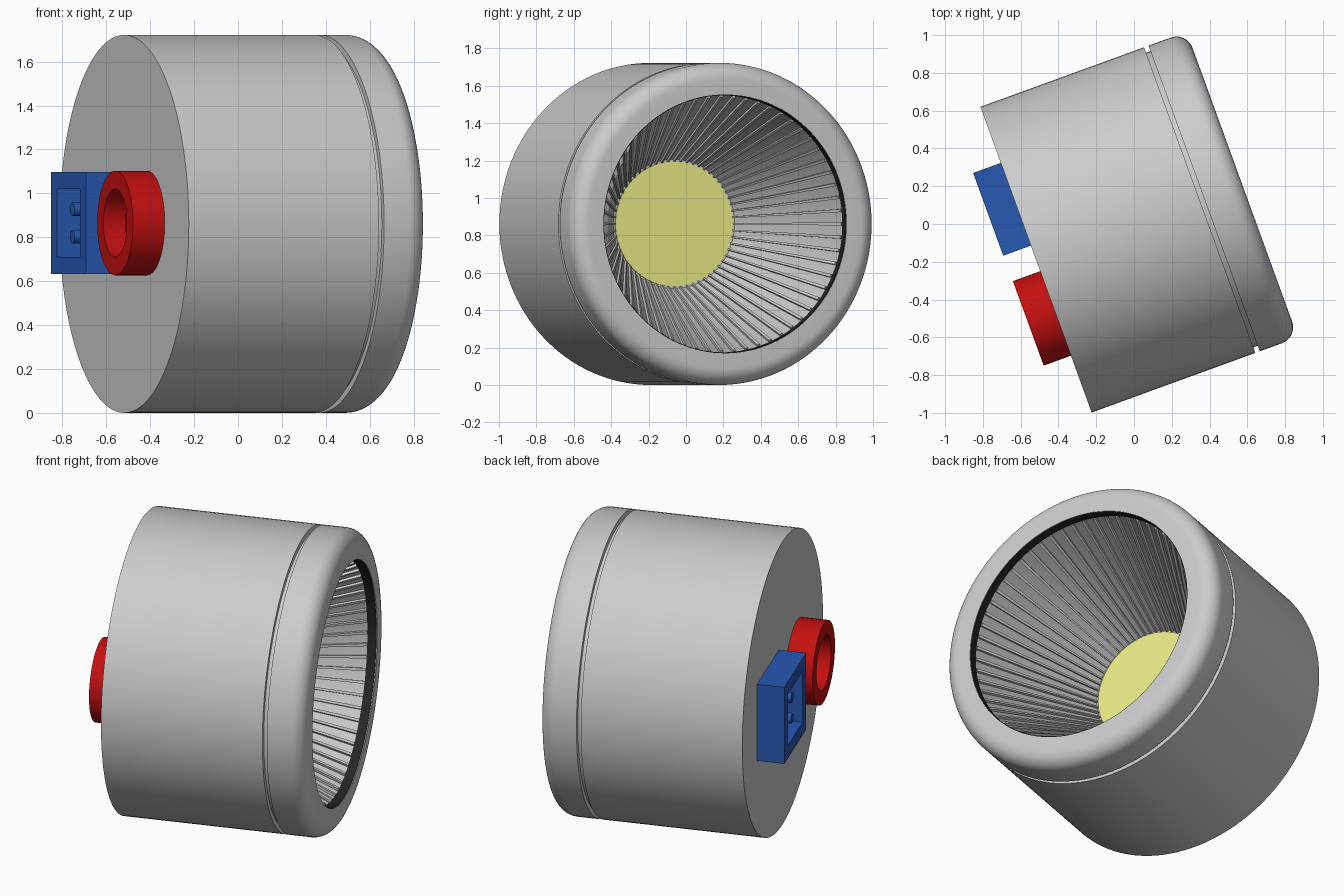
import bpy, bmesh
from math import sin, cos, pi, radians
from mathutils import Vector

if "Cube" in bpy.data.objects:
    bpy.data.objects.remove(bpy.data.objects["Cube"])

TILT, R = radians(20), 0.861


def material(name, rgb):
    m = bpy.data.materials.new(name)
    m.diffuse_color = (*rgb, 1)
    m.use_nodes = True
    m.node_tree.nodes["Principled BSDF"].inputs["Base Color"].default_value = m.diffuse_color
    return m


def finish(name, bm, mat=None, smooth=True, fix_normals=True):
    bmesh.ops.remove_doubles(bm, verts=bm.verts, dist=1e-5)
    if fix_normals:
        bmesh.ops.recalc_face_normals(bm, faces=bm.faces)
    me = bpy.data.meshes.new(name)
    bm.to_mesh(me)
    bm.free()
    ob = bpy.data.objects.new(name, me)
    bpy.context.collection.objects.link(ob)
    ob.location.z = R
    ob.rotation_euler.z = TILT
    if mat:
        me.materials.append(mat)
    if smooth:
        bpy.ops.object.select_all(action='DESELECT')
        ob.select_set(True)
        bpy.context.view_layer.objects.active = ob
        bpy.ops.object.shade_smooth_by_angle(angle=radians(30))
    return ob


def lathe(name, profile, mat=None, seg=128, y=0, z=0, fix=True):
    """Revolve (axial, radius) points around the local x axis."""
    bm = bmesh.new()
    rings = []
    for x, r in profile:
        if r == 0:
            rings.append([bm.verts.new((x, y, z))] * seg)
        else:
            rings.append([bm.verts.new((x, y + r * cos(2 * pi * i / seg), z + r * sin(2 * pi * i / seg)))
                          for i in range(seg)])
    for a, b in zip(rings, rings[1:]):
        for i in range(seg):
            j = (i + 1) % seg
            quad = list(dict.fromkeys((a[i], b[i], b[j], a[j])))
            bm.faces.new(quad)
    for f in bm.faces:          # open inner surfaces look towards the mouth
        f.normal_flip()
    return finish(name, bm, mat, fix_normals=fix)


blue = material("blue", (0.02, 0.1, 0.45))
red = material("red", (0.55, 0.005, 0.005))
yellow = material("yellow", (0.82, 0.82, 0.24))
black = material("black", (0.02, 0.02, 0.02))

# Housing with groove, rounded bezel, mouth wall and conical reflector
front, f = 0.61, 0.09
fillet = [(front - f + f * sin(a), R - f + f * cos(a)) for a in (pi / 2 * i / 10 for i in range(11))]
lathe("housing", [(-0.552, 0), (-0.552, R), (0.37, R), (0.37, 0.83), (0.395, 0.83), (0.395, R)]
      + fillet + [(front, 0.692), (0.555, 0.692), (-0.19, 0.345), (-0.19, 0)])

# Dark ring just inside the mouth
lathe("mouth_ring", [(0.606, 0.692), (0.606, 0.687), (0.555, 0.687), (0.555, 0.692), (0.606, 0.692)], black)

# Glowing disc at the bottom of the reflector
lathe("light_disc", [(-0.19, 0), (-0.19, 0.335), (-0.183, 0.335), (-0.183, 0)], yellow)

# Thin radial ribs along the reflector
bm = bmesh.new()
N = 60
for k in range(N):
    a = 2 * pi * k / N
    rad, tan = Vector((0, cos(a), sin(a))), Vector((0, -sin(a), cos(a)))
    inward = Vector((0.42, 0, 0)) - 0.9 * rad
    loops = []
    for x, r, w in ((-0.188, 0.346, 0.004), (0.553, 0.690, 0.008)):
        base = Vector((x, 0, 0)) + rad * r
        loops.append([bm.verts.new(base + tan * (s * w) + inward * h)
                      for s, h in ((-1, -0.004), (1, -0.004), (1, 0.014), (-1, 0.014))])
    p, q = loops
    bm.faces.new(p)
    bm.faces.new(q[::-1])
    for i in range(4):
        j = (i + 1) % 4
        bm.faces.new((p[j], p[i], q[i], q[j]))
finish("reflector_ribs", bm, smooth=False)

# Square socket: a hollow frame with a recessed floor
bm = bmesh.new()
cy, cz = 0.312, 0.004


def square(x, h):
    return [bm.verts.new((x, cy + a * h, cz + b * h)) for a, b in ((-1, -1), (1, -1), (1, 1), (-1, 1))]


loops = [square(x, h) for x, h in ((-0.551, 0.233), (-0.708, 0.233), (-0.708, 0.155), (-0.59, 0.155))]
for a, b in zip(loops, loops[1:]):
    for i in range(4):
        j = (i + 1) % 4
        bm.faces.new((a[i], a[j], b[j], b[i]))
bm.faces.new(loops[0])
bm.faces.new(loops[-1])
finish("square_socket", bm, blue, smooth=False)

# Two contact pins in the square socket
for i, dz in enumerate((-0.063, 0.063)):
    lathe(f"socket_pin_{i + 1}", [(-0.59, 0), (-0.59, 0.03), (-0.69, 0.03), (-0.69, 0)],
          blue, 32, cy, cz + dz)

# Round socket with a recess
lathe("round_socket", [(-0.551, 0), (-0.551, 0.238), (-0.706, 0.238), (-0.706, 0.155), (-0.6, 0.155), (-0.6, 0)],
      red, 64, -0.303, cz)
